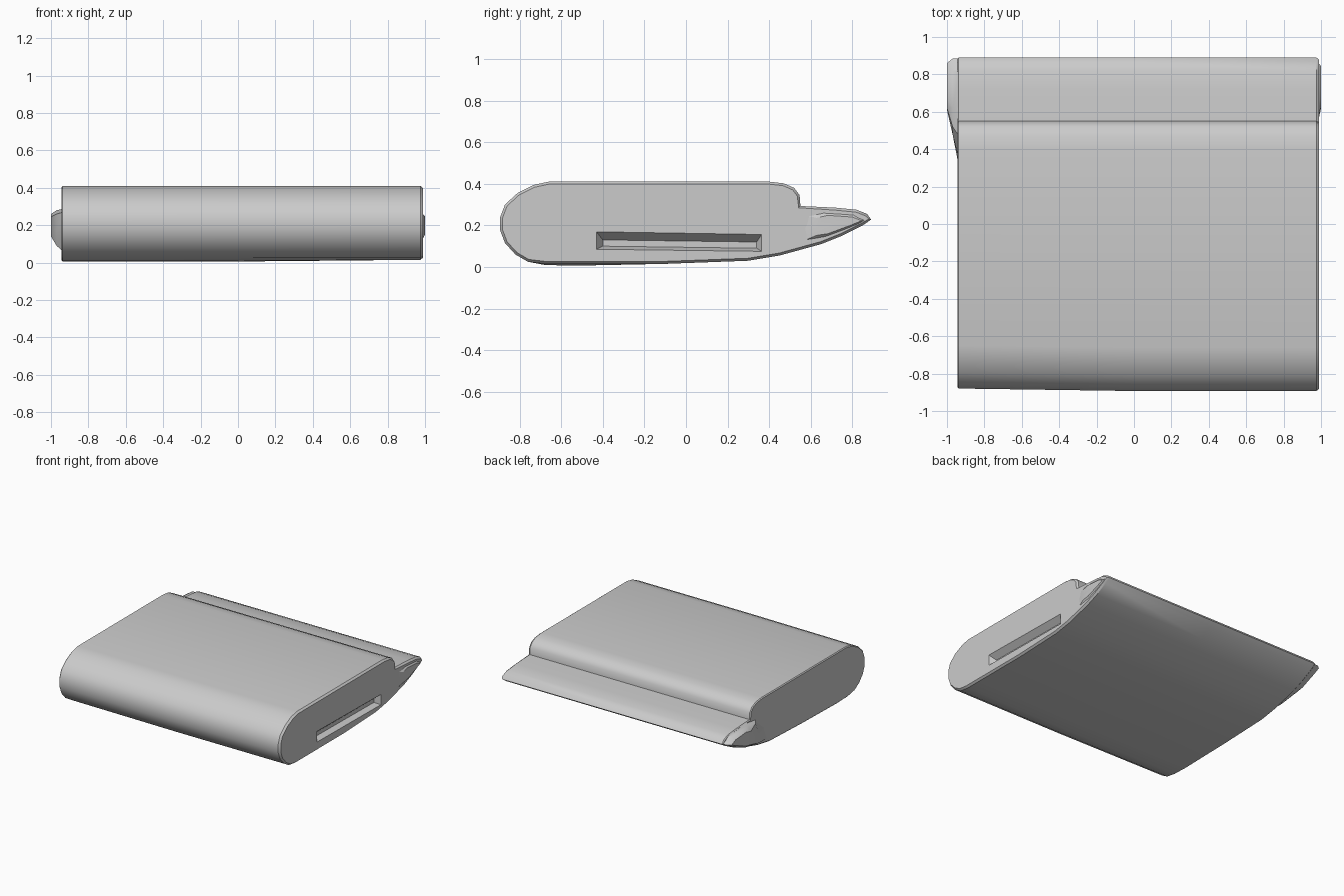
import bpy, bmesh
from mathutils import Vector

if "Cube" in bpy.data.objects:
    bpy.data.objects.remove(bpy.data.objects["Cube"])


def loft(name, rings):
    """Skin a list of equal-length point rings and cap both ends."""
    bm = bmesh.new()
    loops = [[bm.verts.new(p) for p in r] for r in rings]
    n = len(loops[0])
    for a, b in zip(loops, loops[1:]):
        for i in range(n):
            j = (i + 1) % n
            bm.faces.new((a[i], a[j], b[j], b[i]))
    bm.faces.new(loops[0])
    bm.faces.new(loops[-1])
    bmesh.ops.recalc_face_normals(bm, faces=bm.faces)
    mesh = bpy.data.meshes.new(name)
    bm.to_mesh(mesh)
    bm.free()
    ob = bpy.data.objects.new(name, mesh)
    bpy.context.collection.objects.link(ob)
    return ob


def inset(profile, d):
    """Move every point of a closed yz profile inward by d."""
    out = []
    n = len(profile)
    for i in range(n):
        p, q, r = (Vector(profile[k % n]) for k in (i - 1, i, i + 1))
        e, f = (q - p).normalized(), (r - q).normalized()
        t = (e + f).normalized()
        out.append(tuple(q + d * Vector((-t.y, t.x))))
    return out


def ring(x, profile):
    return [(x, y, z) for y, z in profile]


def smooth(ob, angle=0.6):
    bpy.ops.object.select_all(action='DESELECT')
    ob.select_set(True)
    bpy.context.view_layer.objects.active = ob
    bpy.ops.object.shade_smooth_by_angle(angle=angle)


# Folded body and thin back flap, counter-clockwise in the yz plane
profile = [(-0.55, 0.006), (-0.1, 0.015), (0.30, 0.03), (0.45, 0.055),
           (0.65, 0.11), (0.75, 0.15), (0.85, 0.20), (0.89, 0.228),
           (0.87, 0.255), (0.82, 0.275), (0.72, 0.285), (0.55, 0.293),
           (0.546, 0.345), (0.52, 0.38), (0.47, 0.402), (0.40, 0.41),
           (-0.66, 0.41), (-0.73, 0.395), (-0.81, 0.355), (-0.87, 0.30),
           (-0.893, 0.24), (-0.893, 0.175), (-0.87, 0.115), (-0.82, 0.06),
           (-0.76, 0.025), (-0.68, 0.01)]
left = [(y * 0.985 if y < 0 else y, z) for y, z in profile]
right = [(y, max(z, 0.015)) for y, z in profile]
body = loft("folded_body", [ring(-0.944, inset(left, 0.007)), ring(-0.937, left),
                            ring(0.0, profile), ring(0.975, right),
                            ring(0.99, inset(right, 0.012))])

# Long shallow pocket along the right end
cutter = loft("pocket_cutter", [
    ring(0.945, [(-0.40, 0.10), (0.34, 0.09), (0.34, 0.12), (-0.40, 0.13)]),
    ring(1.02, [(-0.45, 0.075), (0.38, 0.065), (0.38, 0.18), (-0.45, 0.195)])])
cutter.hide_render = True
cutter.hide_viewport = False
cutter.display_type = 'WIRE'
mod = body.modifiers.new("pocket", 'BOOLEAN')
mod.object = cutter
mod.operation = 'DIFFERENCE'
mod.solver = 'EXACT'
bpy.context.view_layer.objects.active = body
bpy.ops.object.modifier_apply(modifier=mod.name)
bpy.data.objects.remove(cutter)
smooth(body)

# Bulging left end of the flap
base = [(0.30, 0.06), (0.65, 0.115), (0.80, 0.18), (0.885, 0.228),
        (0.82, 0.27), (0.60, 0.288), (0.47, 0.27), (0.34, 0.16)]
mid = [(0.48, 0.09), (0.65, 0.12), (0.80, 0.18), (0.884, 0.228),
       (0.82, 0.268), (0.62, 0.28), (0.52, 0.26), (0.48, 0.17)]
tip = [(0.62, 0.14), (0.68, 0.15), (0.80, 0.20), (0.86, 0.228),
       (0.81, 0.25), (0.68, 0.26), (0.62, 0.245), (0.61, 0.19)]
flap_end = loft("flap_end", [ring(-0.935, base), ring(-0.97, mid), ring(-1.0, tip)])
smooth(flap_end, 0.5)

# Rounded bulge closing the flap on the right end
flap_tip = loft("flap_corner", [
    ring(0.97, [(y, z) for y, z in mid]),
    ring(1.0, [(y * 0.9 + 0.07, z * 0.8 + 0.04) for y, z in tip])])
smooth(flap_tip, 0.5)
